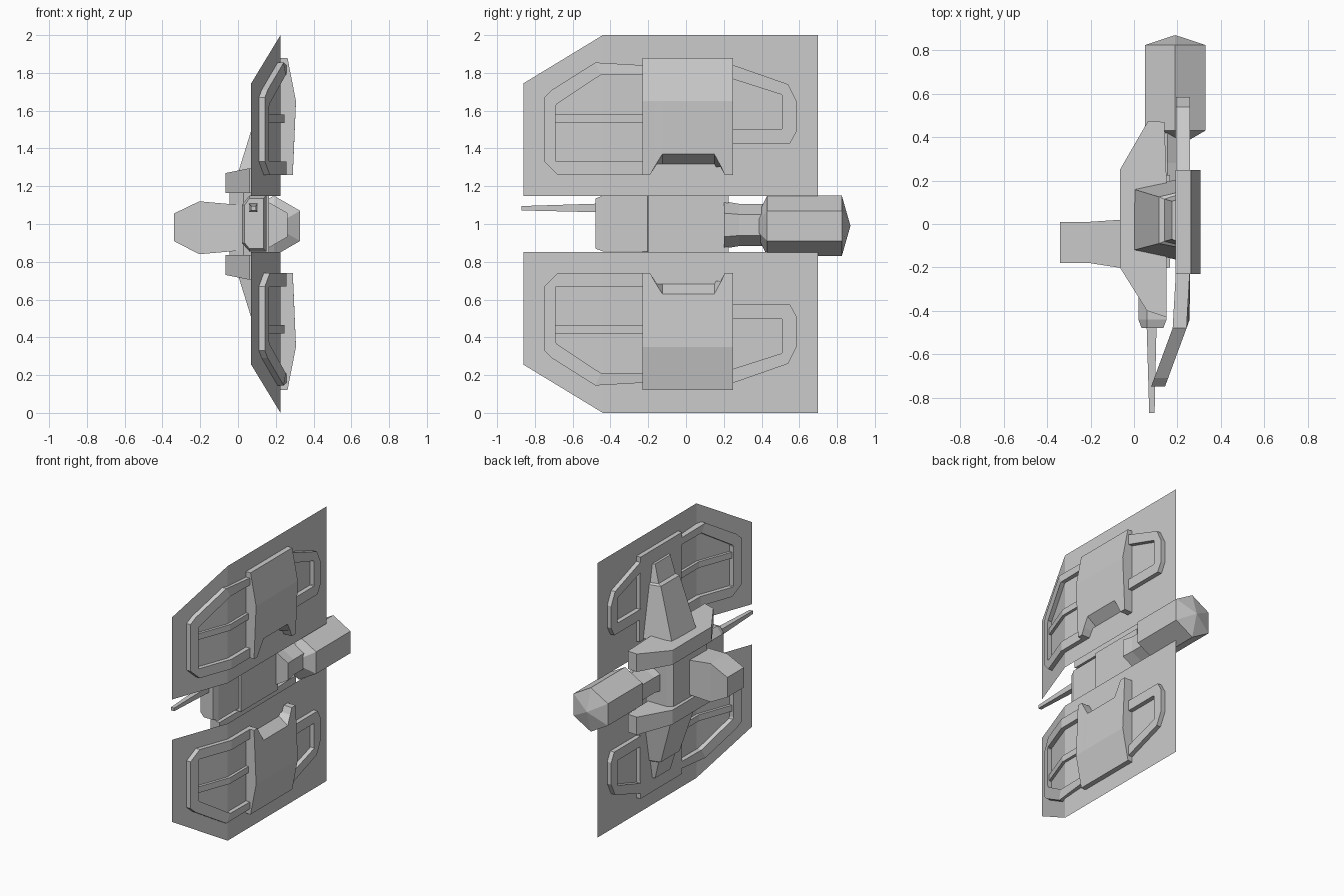
import bpy, bmesh, math

MID = 1.0  # height of the top/bottom symmetry plane


def loft(name, sections, mirror=False, cap=True, closed=True):
    """Skin a list of equal-length cross sections; z is measured from MID."""
    bm = bmesh.new()
    rings = [[bm.verts.new(p) for p in s] for s in sections]
    n = len(rings[0])
    for a, b in zip(rings, rings[1:]):
        for i in range(n if closed else n - 1):
            j = (i + 1) % n
            bm.faces.new((a[i], a[j], b[j], b[i]))
    if cap:
        bm.faces.new(rings[0])
        bm.faces.new(rings[-1])
    bmesh.ops.remove_doubles(bm, verts=bm.verts, dist=0.0005)
    bmesh.ops.recalc_face_normals(bm, faces=bm.faces)
    me = bpy.data.meshes.new(name)
    bm.to_mesh(me)
    bm.free()
    ob = bpy.data.objects.new(name, me)
    ob.location.z = MID
    bpy.context.collection.objects.link(ob)
    if mirror:
        m = ob.modifiers.new("Mirror", 'MIRROR')
        m.use_axis = (False, False, True)
    return ob


def panel_x(y):
    """The wing sheet is flat at the back and bends inward at the front."""
    return 0.225 if y >= -0.44 else 0.225 - 0.155 * (-0.44 - y) / 0.42


def strip(name, outer, inner, t=0.032):
    """Raised rail following the wing sheet, between two (y, z) polylines."""
    secs = []
    for (yo, zo), (yi, zi) in zip(outer, inner):
        xo, xi = panel_x(yo), panel_x(yi)
        secs.append([(xo - t, yo, zo), (xo + t, yo, zo), (xi + t, yi, zi), (xi - t, yi, zi)])
    return loft(name, secs, mirror=True)


def hexagon(cx, y, r, cz=0.0):
    return [(cx + r * math.sin(k * math.pi / 3), y, cz + r * math.cos(k * math.pi / 3)) for k in range(6)]


def rect_y(y, x0, x1, z0, z1):
    return [(x0, y, z0), (x1, y, z0), (x1, y, z1), (x0, y, z1)]


# Thin wing sheets, upper and lower
loft("wing_panel", [[(panel_x(y), y, 0.147), (panel_x(y), y, z)]
                    for y, z in ((-0.86, 0.745), (-0.44, 1.0), (0.70, 1.0))],
     mirror=True, cap=False, closed=False)

# Rails on the wings
strip("front_rail",
      [(-0.22, 0.26), (-0.44, 0.26), (-0.68, 0.26), (-0.75, 0.33), (-0.75, 0.67), (-0.71, 0.71), (-0.48, 0.855), (-0.22, 0.84)],
      [(-0.22, 0.33), (-0.44, 0.33), (-0.685, 0.33), (-0.69, 0.335), (-0.69, 0.62), (-0.685, 0.635), (-0.45, 0.79), (-0.22, 0.79)])
strip("middle_rail", [(-0.70, 0.58), (-0.44, 0.58), (-0.22, 0.58)],
      [(-0.70, 0.535), (-0.44, 0.535), (-0.22, 0.535)], 0.02)
strip("rear_rail",
      [(0.24, 0.845), (0.54, 0.74), (0.585, 0.65), (0.585, 0.49), (0.55, 0.425), (0.24, 0.425)],
      [(0.24, 0.77), (0.505, 0.685), (0.51, 0.68), (0.51, 0.505), (0.505, 0.50), (0.24, 0.50)])

# Thick block over the wing centre, notched toward the hull
loft("wing_block", [[(0.20, y, zi), (xo, y, zo), (0.307, y, 0.65), (0.262, y, 0.88), (0.192, y, 0.88)]
                    for y, zi, zo, xo in ((-0.23, 0.26, 0.26, 0.29), (-0.19, 0.26, 0.26, 0.29),
                                          (-0.165, 0.30, 0.305, 0.292), (-0.125, 0.30, 0.37, 0.295),
                                          (0.15, 0.30, 0.37, 0.295), (0.185, 0.30, 0.305, 0.292),
                                          (0.205, 0.26, 0.26, 0.29), (0.25, 0.26, 0.26, 0.29))], mirror=True)

# Tapered struts joining hull and wings, with a stepped tip
loft("wing_strut", [[(0.0, -0.12, 0.27), (0.0, 0.16, 0.27), (0.22, 0.21, 0.27), (0.22, -0.17, 0.27)],
                    [(0.115, -0.09, 0.64), (0.115, 0.125, 0.64), (0.22, 0.15, 0.64), (0.22, -0.11, 0.64)],
                    [(0.14, -0.08, 0.65), (0.14, 0.115, 0.65), (0.22, 0.14, 0.65), (0.22, -0.10, 0.65)],
                    [(0.175, -0.07, 0.78), (0.175, 0.105, 0.78), (0.22, 0.12, 0.78), (0.22, -0.09, 0.78)]],
     mirror=True)

# Hull cap plates above and below the body
plan = [(-0.065, 0.25), (0.065, 0.475), (0.14, 0.47), (0.15, 0.2), (0.15, -0.43), (0.06, -0.40), (-0.065, -0.20)]
loft("hull_cap", [[(x, y, 0.165) for x, y in plan],
                  [(x, y, 0.27 if x < 0 else 0.295) for x, y in plan]], mirror=True)

# Central body
body = [(-0.04, 0.20), (0.0, 0.225), (0.165, 0.225), (0.165, -0.20), (0.03, -0.23), (-0.045, -0.18)]
loft("body", [[(x, y, z) for x, y in body] for z in (-0.17, 0.17)])


# Nose block with chamfered front
def nose(y, d):
    return [(0.02 + d, y, -0.10), (0.06, y, -0.145 + d), (0.15 - d, y, -0.145 + d),
            (0.15 - d, y, 0.15 - d), (0.06, y, 0.15 - d), (0.02 + d, y, 0.10)]


loft("nose", [nose(-0.48, 0.015), nose(-0.44, 0.0), nose(-0.18, 0.0)])

# Gun barrel
loft("gun_barrel", [rect_y(-0.87, 0.07, 0.095, 0.072, 0.095),
                    rect_y(-0.46, 0.058, 0.104, 0.062, 0.108)])

# Side pod on the left
loft("side_pod", [[(x, y0, z0), (x, y1, z0), (x, y1, z1), (x, y0, z1)]
                  for x, y0, y1, z0, z1 in ((-0.34, -0.18, 0.01, -0.09, 0.055),
                                            (-0.205, -0.18, 0.01, -0.16, 0.12),
                                            (0.02, -0.215, 0.025, -0.14, 0.10))])

# Hexagonal engine with shallow pointed ends, and its neck
loft("engine", [hexagon(0.19, y, r, -0.01) for y, r in
                ((0.38, 0.06), (0.43, 0.16), (0.825, 0.16), (0.87, 0.002))])
loft("engine_neck", [hexagon(0.155, y, r, -0.005) for y, r in ((0.20, 0.125), (0.28, 0.112), (0.42, 0.112))])
